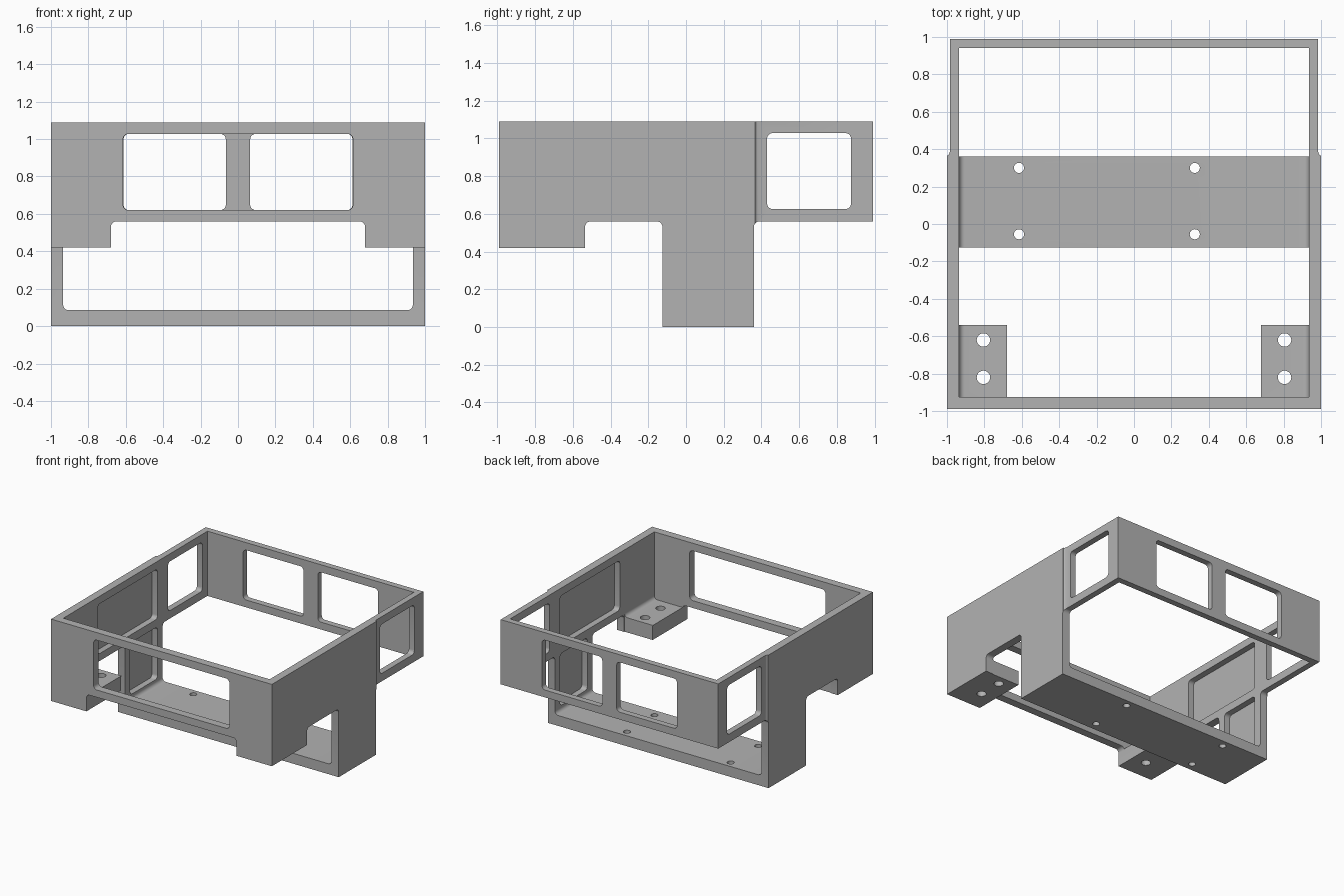
import bpy, bmesh, math
from mathutils import Vector

if "Cube" in bpy.data.objects:
    bpy.data.objects.remove(bpy.data.objects["Cube"])


def rounded(points, steps=6):
    """Turn (u, v, radius) corners into an outline with arc corners."""
    out = []
    n = len(points)
    for i, (u, v, r) in enumerate(points):
        p = Vector((u, v))
        if r == 0:
            out.append(p)
            continue
        d1 = (Vector(points[i - 1][:2]) - p).normalized()
        d2 = (Vector(points[(i + 1) % n][:2]) - p).normalized()
        c = p + r * (d1 + d2)
        for k in range(steps + 1):
            t = math.pi / 2 * k / steps
            out.append(c - r * (d2 * math.cos(t) + d1 * math.sin(t)))
    return out


def rect(u0, u1, v0, v1, r=0):
    return rounded([(u0, v0, r), (u1, v0, r), (u1, v1, r), (u0, v1, r)])


def circle(u, v, r, n=24):
    return [Vector((u + r * math.cos(2 * math.pi * k / n),
                    v + r * math.sin(2 * math.pi * k / n))) for k in range(n)]


def prism(name, axis, outline, a, b):
    """Extrude an outline along an axis from a to b."""
    place = {'x': lambda p, w: (w, p[0], p[1]),
             'y': lambda p, w: (p[0], w, p[1]),
             'z': lambda p, w: (p[0], p[1], w)}[axis]
    bm = bmesh.new()
    lo = [bm.verts.new(place(p, a)) for p in outline]
    hi = [bm.verts.new(place(p, b)) for p in outline]
    bm.faces.new(lo)
    bm.faces.new(hi)
    n = len(lo)
    for i in range(n):
        j = (i + 1) % n
        bm.faces.new((lo[i], lo[j], hi[j], hi[i]))
    bmesh.ops.recalc_face_normals(bm, faces=bm.faces)
    mesh = bpy.data.meshes.new(name)
    bm.to_mesh(mesh)
    bm.free()
    obj = bpy.data.objects.new(name, mesh)
    bpy.context.collection.objects.link(obj)
    return obj


# Solid body from the side profile: front tabs, notch, tray leg, rear strip
R = 0.03
frame = prism("bracket_frame", 'x', rounded([
    (-0.99, 0.42, 0), (-0.535, 0.42, 0), (-0.535, 0.56, R), (-0.125, 0.56, R),
    (-0.125, 0, 0), (0.36, 0, 0), (0.36, 0.56, R), (0.99, 0.56, 0),
    (0.99, 1.09, 0), (-0.99, 1.09, 0)]), -1, 1)


def cut(axis, outline, a, b):
    tool = prism("cutter", axis, outline, a, b)
    tool.hide_render = True
    mod = frame.modifiers.new("cut", 'BOOLEAN')
    mod.operation = 'DIFFERENCE'
    mod.solver = 'EXACT'
    mod.object = tool
    bpy.context.view_layer.objects.active = frame
    bpy.ops.object.modifier_apply(modifier=mod.name)
    bpy.data.objects.remove(tool)


def u_shape(floor):
    return rounded([(-0.935, floor, R), (0.935, floor, R), (0.935, 1.3, 0), (-0.935, 1.3, 0)])


# Open interior above the tray, and above the front mounting tabs
cut('y', u_shape(0.085), -0.54, 0.94)
cut('y', u_shape(0.54), -0.925, -0.3)

# Notch under the front panel, leaving a tab at each corner
cut('y', rounded([(-0.68, 0.2, 0), (0.68, 0.2, 0), (0.68, 0.56, R), (-0.68, 0.56, R)]), -1.2, -0.4)

# Front opening and the two rear openings
cut('y', rect(-0.615, 0.615, 0.62, 1.028, R), -1.2, -0.8)
for s in (-1, 1):
    u = sorted((s * 0.065, s * 0.612))
    cut('y', rect(*u, 0.62, 1.028, R), 0.8, 1.2)

for s in (-1, 1):
    # Thinner rear side walls with a small fillet at the step
    step = [(s * 0.985, 1.2), (s * 0.985, 0.385), (s * 0.989, 0.373),
            (s * 0.997, 0.366), (s * 1.03, 0.364), (s * 1.03, 1.2)]
    cut('z', step, -0.2, 1.3)
    # Rear side window
    cut('x', rect(0.43, 0.875, 0.625, 1.028, R), *sorted((s * 0.8, s * 1.2)))
    # Inner recesses that leave a thin outer skin
    deep = sorted((s * 0.9, s * 0.985))
    cut('x', rect(-0.48, 0.295, 0.62, 1.028, R), *deep)
    cut('x', rect(-0.06, 0.295, 0.13, 0.555, R), *deep)
    # Tab screw holes
    for y in (-0.62, -0.82):
        cut('z', circle(s * 0.805, y, 0.036), 0.3, 0.7)

# Tray screw holes
for x in (-0.615, 0.325):
    for y in (0.3, -0.055):
        cut('z', circle(x, y, 0.027), -0.1, 0.2)

# Plain grey finish, smooth only across the rounded corners
grey = bpy.data.materials.new("plain_grey")
grey.diffuse_color = (0.45, 0.45, 0.45, 1)
grey.use_nodes = True
grey.node_tree.nodes["Principled BSDF"].inputs["Base Color"].default_value = grey.diffuse_color
frame.data.materials.clear()
frame.data.materials.append(grey)
for poly in frame.data.polygons:
    poly.material_index = 0
bpy.ops.object.select_all(action='DESELECT')
frame.select_set(True)
bpy.context.view_layer.objects.active = frame
bpy.ops.object.shade_smooth_by_angle(angle=math.radians(30))
